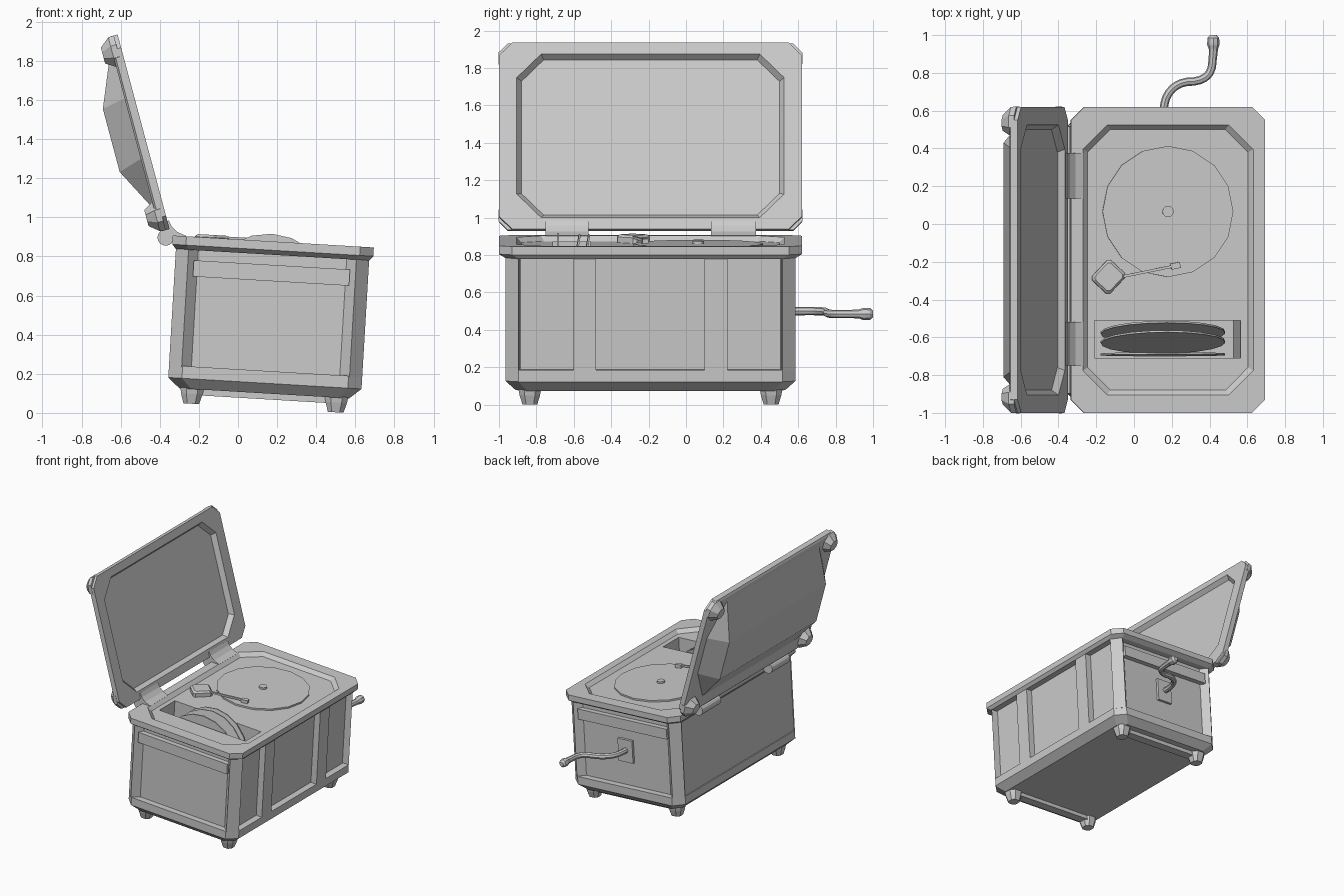
import bpy, bmesh
from math import radians, sin, cos, pi
from mathutils import Matrix, Vector

if "Cube" in bpy.data.objects:
    bpy.data.objects.remove(bpy.data.objects["Cube"])

# Frames: the cabinet leans slightly about y, the lid stands open
CAB = Matrix.Translation((0.13, -0.19, 0.025)) @ Matrix.Rotation(radians(3.4), 4, 'Y')
a = radians(14.95)
LID = Matrix(((-sin(a), 0, -cos(a), -0.35 - 0.515 * sin(a)),
              (0, 1, 0, -0.19),
              (cos(a), 0, -sin(a), 0.94 + 0.515 * cos(a)),
              (0, 0, 0, 1)))
WORLD = Matrix.Identity(4)


def octo(hx, hy, cx, z, cy=None, x=0, y=0):
    """Rectangle with cut corners."""
    cy = cx if cy is None else cy
    pts = [(hx, hy - cy), (hx - cx, hy), (cx - hx, hy), (-hx, hy - cy),
           (-hx, cy - hy), (cx - hx, -hy), (hx - cx, -hy), (hx, cy - hy)]
    return [Vector((px + x, py + y, z)) for px, py in pts]


def loft(name, rings, frame):
    """Skin matching rings and close both ends."""
    bm = bmesh.new()
    vs = [[bm.verts.new(p) for p in r] for r in rings]
    n = len(vs[0])
    for r0, r1 in zip(vs, vs[1:]):
        for i in range(n):
            j = (i + 1) % n
            bm.faces.new((r0[i], r0[j], r1[j], r1[i]))
    bm.faces.new(vs[0][::-1])
    bm.faces.new(vs[-1])
    bmesh.ops.remove_doubles(bm, verts=bm.verts, dist=1e-5)
    bmesh.ops.recalc_face_normals(bm, faces=bm.faces)
    me = bpy.data.meshes.new(name)
    bm.to_mesh(me)
    bm.free()
    ob = bpy.data.objects.new(name, me)
    bpy.context.collection.objects.link(ob)
    ob.matrix_world = frame
    return ob


def prism(name, pts, z0, z1, frame):
    return loft(name, [[Vector((x, y, z)) for x, y in pts] for z in (z0, z1)], frame)


def box(name, x0, x1, y0, y1, z0, z1, frame=CAB):
    return prism(name, [(x0, y0), (x1, y0), (x1, y1), (x0, y1)], z0, z1, frame)


def disc(name, r, z0, z1, n, frame):
    pts = [(r * cos(2 * pi * i / n), r * sin(2 * pi * i / n)) for i in range(n)]
    return prism(name, pts, z0, z1, frame)


# Cabinet: base moulding, recessed walls, rim and sunken deck in one shell
cabinet = loft("cabinet", [
    octo(0.435, 0.72, 0.06, 0.075), octo(0.495, 0.775, 0.07, 0.127),
    octo(0.495, 0.775, 0.07, 0.19), octo(0.445, 0.725, 0.03, 0.19),
    octo(0.445, 0.725, 0.03, 0.785), octo(0.495, 0.775, 0.07, 0.785),
    octo(0.515, 0.81, 0.07, 0.808), octo(0.515, 0.81, 0.07, 0.853),
    octo(0.452, 0.715, 0.13, 0.853), octo(0.425, 0.69, 0.12, 0.825)], CAB)

# Slot for the records
cutter = box("slot_cutter", -0.39, 0.385, -0.52, -0.32, 0.23, 1.0)
cutter.hide_render = True
mod = cabinet.modifiers.new("slot", 'BOOLEAN')
mod.object = cutter
mod.solver = 'EXACT'
bpy.context.view_layer.objects.active = cabinet
bpy.ops.object.modifier_apply(modifier="slot")
bpy.data.objects.remove(cutter)

# Corner posts and feet
for sx, nx in ((-1, "back"), (1, "front")):
    for sy, ny in ((-1, "left"), (1, "right")):
        post = [(0.495, 0.705), (0.43, 0.775), (0.375, 0.72), (0.43, 0.70)]
        prism(f"post_{nx}_{ny}", [(sx * x, sy * y) for x, y in post], 0.185, 0.79, CAB)
        loft(f"foot_{nx}_{ny}", [octo(h, h, h * 0.5, z, x=sx * 0.37, y=sy * 0.645)
             for h, z in ((0.04, 0), (0.055, 0.05), (0.06, 0.08))], CAB)

# End rails and foot strips
for s, n in ((-1, "left"), (1, "right")):
    box(f"end_rail_{n}", -0.40, 0.40, s * 0.71, s * 0.765, 0.65, 0.733)
    box(f"foot_strip_{n}", -0.34, 0.34, s * 0.60, s * 0.67, 0.045, 0.08)
    # Upright stiles on the long panelled side
    box(f"stile_{n}", 0.43, 0.495, s * 0.29, s * 0.412, 0.185, 0.79)

# Plain back wall
box("back_panel", -0.487, -0.43, -0.71, 0.71, 0.185, 0.79)

# Turntable
at = CAB @ Matrix.Translation((0, 0.256, 0))
disc("platter", 0.347, 0.82, 0.838, 16, at)
disc("spindle", 0.03, 0.83, 0.852, 12, at)

# Tone arm
at = CAB @ Matrix.Translation((-0.315, -0.09, 0)) @ Matrix.Rotation(radians(47), 4, 'Z')
loft("arm_base", [octo(0.073, 0.066, 0.015, 0.82), octo(0.073, 0.066, 0.015, 0.855),
                  octo(0.06, 0.055, 0.012, 0.868)], at)
at = CAB @ Matrix.Translation((-0.24, -0.088, 0.857)) @ Matrix.Rotation(radians(11.5), 4, 'Z')
box("tone_arm", 0, 0.27, -0.007, 0.007, -0.007, 0.007, at)
box("arm_head", 0.26, 0.31, -0.016, 0.016, -0.016, 0.01, at)

# Stored records leaning in the slot
for i, (y, lean) in enumerate(((-0.385, 10), (-0.435, 10), (-0.50, 1))):
    at = CAB @ Matrix.Translation((-0.01, y, 0.562)) @ Matrix.Rotation(radians(90 - lean), 4, 'X')
    disc(f"record_{i + 1}", 0.33, -0.005, 0.005, 20, at)

# Lid: recessed inside, rim, and faceted hump on the outside
hump_base = octo(0.43, 0.75, 0.27, 0.05, 0.16)
hump_top = octo(0.167, 0.62, 0, 0.171)
for v in hump_base:
    v.x += 0.03
loft("lid", [octo(0.43, 0.69, 0.12, 0.035), octo(0.452, 0.715, 0.13, 0),
             octo(0.515, 0.81, 0.07, 0), octo(0.515, 0.81, 0.07, 0.04),
             octo(0.50, 0.795, 0.07, 0.05), hump_base, hump_top], LID)

# Corner caps on the lid
for sx in (-1, 1):
    for sy in (-1, 1):
        loft("lid_corner_cap", [
            octo(h, h, h * 0.6, z, x=sx * x, y=sy * y) for h, z, x, y in
            ((0.08, 0.02, 0.435, 0.732), (0.078, 0.05, 0.435, 0.732), (0.042, 0.10, 0.43, 0.725))], LID)

# Hinges: curved leaf plus barrel
leaf = [(-0.38, 0.96), (-0.355, 0.985), (-0.34, 0.955), (-0.31, 0.925),
        (-0.265, 0.905), (-0.30, 0.87), (-0.38, 0.88)]
for y0, y1, n in ((-0.75, -0.52, "left"), (0.135, 0.375, "right")):
    loft(f"hinge_leaf_{n}", [[Vector((x, y, z)) for x, z in leaf] for y in (y0, y1)], WORLD)
    at = Matrix.Translation((-0.37, 0, 0.897)) @ Matrix.Rotation(radians(-90), 4, 'X')
    barrel = disc(f"hinge_barrel_{n}", 0.042, y0, y1, 16, at)

# Crank with its wall plate
box("crank_plate", -0.065, 0.065, 0.71, 0.745, 0.38, 0.56)
path = [(0.155, 0.53, 0.50, 1), (0.157, 0.61, 0.50, 1), (0.185, 0.695, 0.50, 1),
        (0.25, 0.745, 0.497, 1), (0.35, 0.762, 0.487, 1), (0.40, 0.80, 0.485, 1),
        (0.417, 0.88, 0.485, 1), (0.42, 0.925, 0.485, 1.1), (0.42, 0.95, 0.485, 1.5),
        (0.42, 0.985, 0.485, 1.4), (0.42, 1.0, 0.485, 0.8)]
cu = bpy.data.curves.new("crank", 'CURVE')
cu.dimensions = '3D'
cu.bevel_depth = 0.022
cu.bevel_resolution = 2
cu.use_fill_caps = True
sp = cu.splines.new('BEZIER')
sp.resolution_u = 3
sp.bezier_points.add(len(path) - 1)
for p, (x, y, z, r) in zip(sp.bezier_points, path):
    p.co = (x, y, z)
    p.radius = r
    p.handle_left_type = p.handle_right_type = 'AUTO'
crank = bpy.data.objects.new("crank", cu)
bpy.context.collection.objects.link(crank)
bpy.ops.object.select_all(action='DESELECT')
crank.select_set(True)
bpy.context.view_layer.objects.active = crank
bpy.ops.object.convert(target='MESH')
bpy.ops.object.shade_smooth_by_angle()
